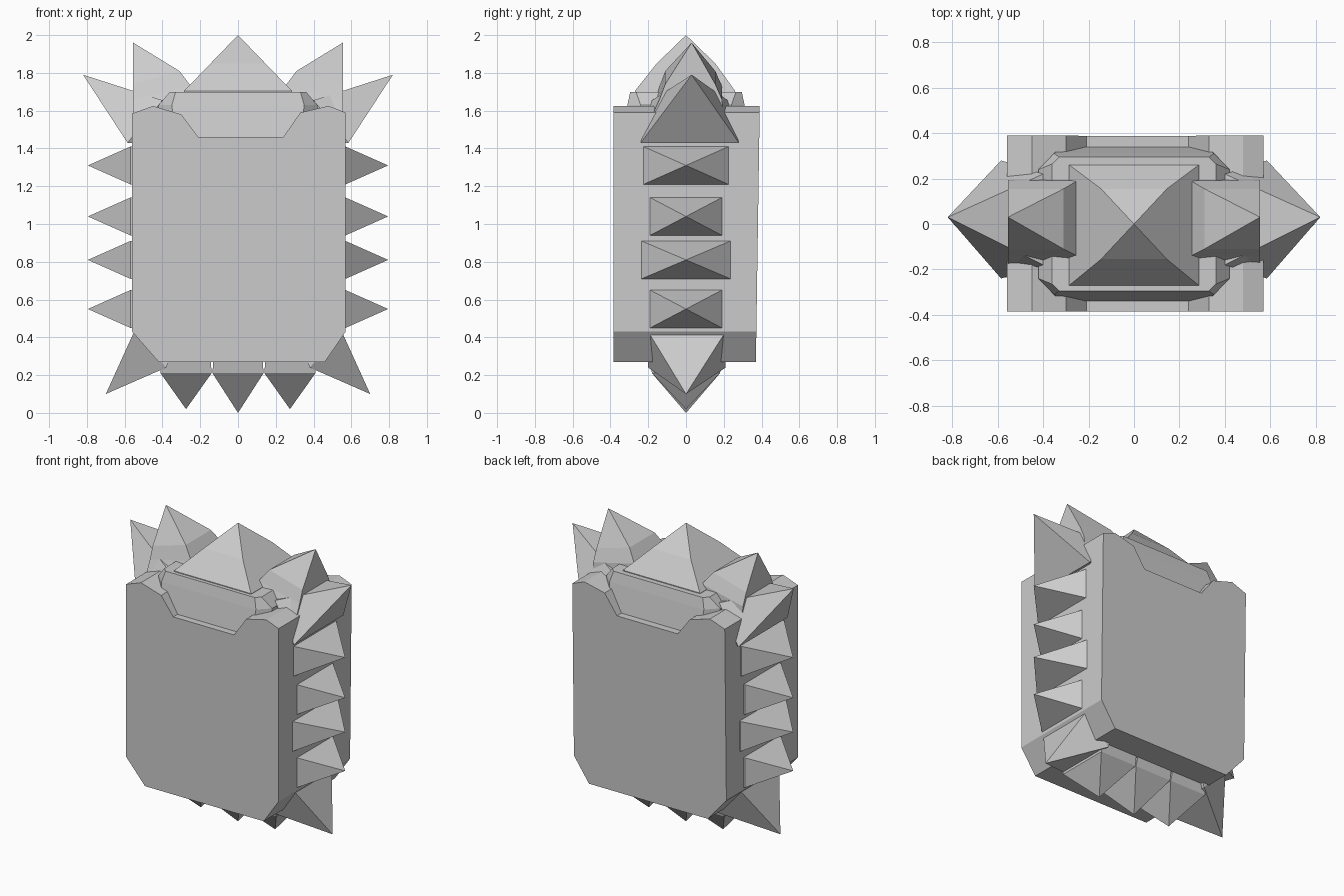
import bpy, bmesh
from mathutils import Vector

cube = bpy.data.objects.get("Cube")
if cube:
    bpy.data.objects.remove(cube)

grey = bpy.data.materials.new("stone_grey")
grey.use_nodes = True
grey.diffuse_color = (0.6, 0.6, 0.6, 1)
grey.node_tree.nodes["Principled BSDF"].inputs["Base Color"].default_value = (0.6, 0.6, 0.6, 1)


def loft(name, rings, tip=None):
    """Skin equal-length rings, closing the end with a cap or a point."""
    bm = bmesh.new()
    loops = [[bm.verts.new(p) for p in ring] for ring in rings]
    n = len(loops[0])
    for a, b in zip(loops, loops[1:]):
        for i in range(n):
            j = (i + 1) % n
            bm.faces.new((a[i], a[j], b[j], b[i]))
    bm.faces.new(loops[0])
    last = loops[-1]
    if tip:
        apex = bm.verts.new(tip)
        for i in range(n):
            bm.faces.new((last[i], last[(i + 1) % n], apex))
    else:
        bm.faces.new(last)
    bmesh.ops.recalc_face_normals(bm, faces=bm.faces)
    mesh = bpy.data.meshes.new(name)
    bm.to_mesh(mesh)
    bm.free()
    mesh.materials.append(grey)
    obj = bpy.data.objects.new(name, mesh)
    bpy.context.collection.objects.link(obj)
    return obj


def edge_ring(p, q, front, back):
    """Four corners spanning two (x, z) points between two depths."""
    return [(p[0], front, p[1]), (p[0], back, p[1]),
            (q[0], back, q[1]), (q[0], front, q[1])]


def rect(hx, front, back, z, x=0):
    return edge_ring((x - hx, z), (x + hx, z), front, back)


def octagon(hx, hy, cut, z):
    quarter = [(hx, hy - cut), (hx - cut, hy)]
    pts = quarter + [(-x, y) for x, y in reversed(quarter)]
    pts += [(-x, -y) for x, y in pts]
    return [(x, y, z) for x, y in pts]


# Thick body slab with clipped lower corners and a notch in the top
outline = [(-0.56, 0.43), (-0.42, 0.27), (0.46, 0.27), (0.57, 0.43),
           (0.57, 1.59), (0.48, 1.625), (0.33, 1.59), (0.24, 1.46),
           (-0.21, 1.46), (-0.30, 1.58), (-0.45, 1.625), (-0.56, 1.585)]
loft("body", [[(x, -0.385, z) for x, z in outline],
              [(x, 0.37 + 0.015 * (z - 0.27), z) for x, z in outline]])

# Tapered collar filling the notch
loft("collar", [octagon(0.43, 0.35, 0.1, 1.4), octagon(0.42, 0.31, 0.07, 1.63),
                octagon(0.36, 0.295, 0.03, 1.70)])

# Central crown spike, slightly swollen front to back
loft("crown_spike", [rect(0.29, -0.27, 0.26, 1.68), rect(0.285, -0.27, 0.26, 1.705),
                     rect(0.145, -0.155, 0.155, 1.85)], (0, 0, 2.0))

for side, s in (("left", 1), ("right", -1)):
    # Upright spikes beside the crown
    loft(f"{side}_crown_side_spike",
         [edge_ring((s * 0.40, 1.58), (s * 0.555, 1.55), -0.19, 0.20),
          edge_ring((s * 0.25, 1.73), (s * 0.555, 1.66), -0.14, 0.19),
          edge_ring((s * 0.31, 1.81), (s * 0.555, 1.74), -0.11, 0.155)],
         (s * 0.555, 0.03, 1.96))

    # Large outward spikes on the upper corners
    base = [(s * 0.40, -0.18, 1.655), (s * 0.40, 0.22, 1.655),
            (s * 0.585, 0.28, 1.43), (s * 0.585, -0.24, 1.43)]
    inner = [(s * 0.40, -0.15, 1.5), (s * 0.40, 0.18, 1.5),
             (s * 0.5, 0.22, 1.43), (s * 0.5, -0.2, 1.43)]
    loft(f"{side}_shoulder_spike", [inner, base], (s * 0.82, 0.03, 1.79))

    # Row of spikes down the side
    for i, (z, hy) in enumerate(((1.31, 0.225), (1.04, 0.19), (0.81, 0.235), (0.55, 0.19))):
        loft(f"{side}_side_spike_{i + 1}",
             [edge_ring((s * 0.5, z - 0.1), (s * 0.5, z + 0.1), -hy, hy),
              edge_ring((s * 0.57, z - 0.1), (s * 0.57, z + 0.1), -hy, hy)],
             (s * 0.795, 0, z))

    # Spikes on the clipped lower corners
    loft(f"{side}_foot_spike",
         [edge_ring((s * 0.46, 0.47), (s * 0.35, 0.32), -0.2, 0.21),
          edge_ring((s * 0.55, 0.43), (s * 0.38, 0.24), -0.2, 0.21)],
         (s * 0.70, 0, 0.10))

# Row of spikes underneath
for i, x in enumerate((-0.275, 0, 0.275)):
    loft(f"bottom_spike_{i + 1}",
         [rect(0.13, -0.2, 0.2, 0.3, x), rect(0.135, -0.18, 0.18, 0.21, x)],
         (x, 0, 0.02 if x else 0))
